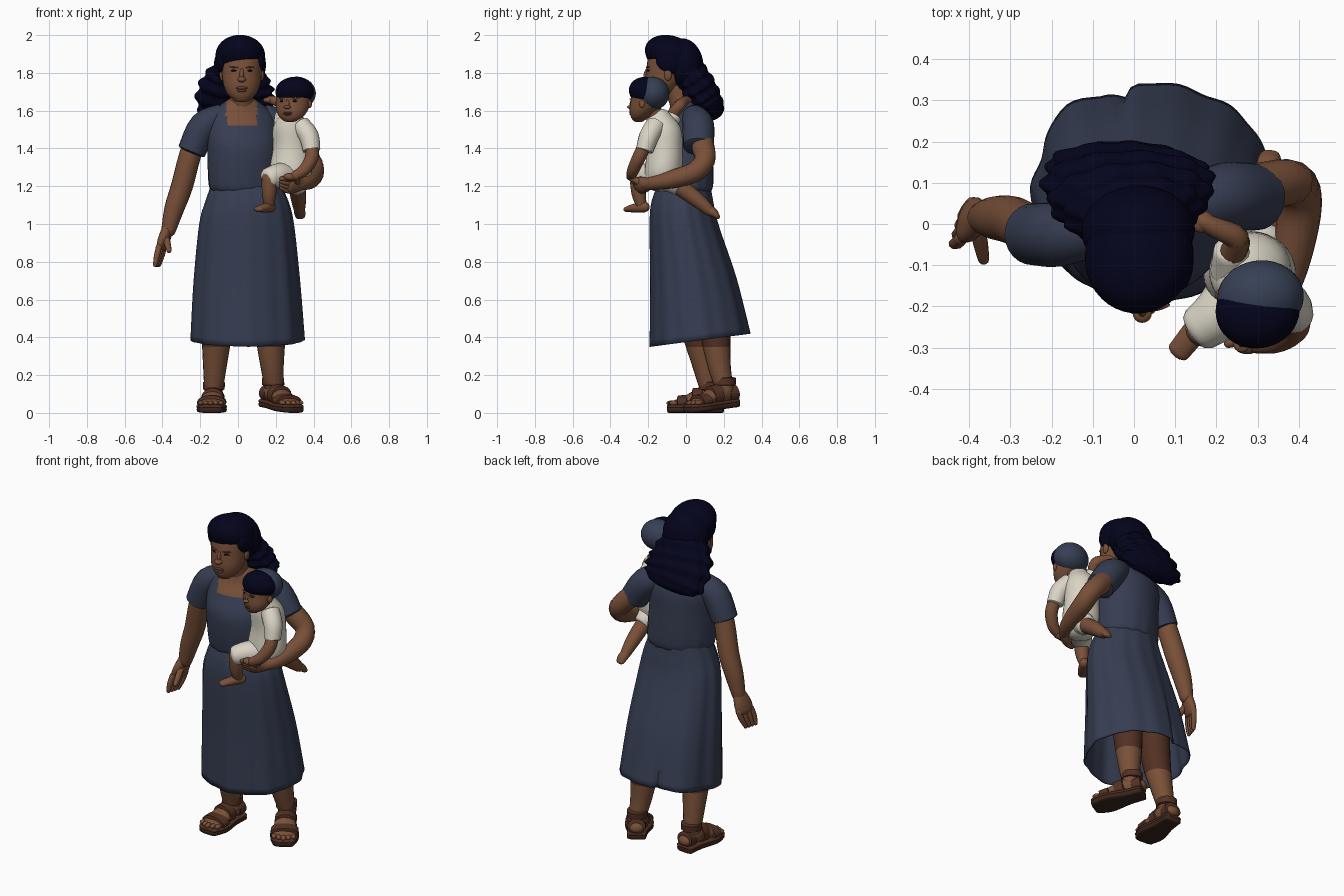
import bpy, bmesh, math
from mathutils import Vector, Matrix

if "Cube" in bpy.data.objects:
    bpy.data.objects.remove(bpy.data.objects["Cube"])


def material(name, *rgb):
    m = bpy.data.materials.new(name)
    m.use_nodes = True
    m.diffuse_color = (*rgb, 1)
    bsdf = m.node_tree.nodes["Principled BSDF"]
    bsdf.inputs["Base Color"].default_value = (*rgb, 1)
    bsdf.inputs["Roughness"].default_value = 0.8
    return m


skin = material("brown skin", .19, .08, .04)
lip = material("dark lips", .13, .046, .026)
blue = material("slate blue cloth", .037, .047, .084)
black = material("blue black hair", .0012, .0012, .012)
slate = material("slate curls", .037, .05, .09)
cream = material("cream cloth", .7, .66, .56)
leather = material("brown leather", .085, .03, .017)
sole_mat = material("dark sole", .04, .018, .011)

made = []
X, Y, Z = Vector((1, 0, 0)), Vector((0, 1, 0)), Vector((0, 0, 1))
DOME = ((0, 1), (.5, .87), (.87, .5), (.99, .12))


def spline(keys, steps):
    pts = [Vector(tuple(k) if len(k) == 5 else (*k, k[3])) for k in keys]
    ext = [pts[0]] + pts + [pts[-1]]
    out = []
    for i in range(len(pts) - 1):
        a, b, c, d = ext[i:i + 4]
        for s in range(steps):
            t = s / steps
            out.append((b * 2 + (c - a) * t + (a * 2 - b * 5 + c * 4 - d) * t * t
                        + (b * 3 - a - c * 3 + d) * t ** 3) * .5)
    return out + [pts[-1]]


def loft(name, keys, mat, n=16, steps=4, ref=X, flat=False, dome=1.0, power=1.0, shape=None):
    """Elliptical rings swept through keys (x, y, z, width radius, depth radius)."""
    samples = spline(keys, steps)
    last = len(samples) - 1
    rings = []
    for i, k in enumerate(samples):
        ahead, behind = samples[min(i + 1, last)], samples[max(i - 1, 0)]
        tan = Z if flat else (Vector(ahead[:3]) - Vector(behind[:3])).normalized()
        ring = (Vector(k[:3]), tan, k[3], k[4], i / last)
        caps = []
        if dome is not None and i in (0, last):
            sign = -1 if i == 0 else 1
            for off, s in DOME[1:]:
                shift = tan * sign * off * dome * min(k[3], k[4])
                caps.append((ring[0] + shift, tan, k[3] * s, k[4] * s, i / last))
        rings += caps[::-1] + [ring] if i == 0 else [ring] + caps
    bm = bmesh.new()
    loops = []
    for c, tan, rx, ry, t in rings:
        u = (ref - tan * ref.dot(tan)).normalized()
        v = tan.cross(u)
        loop = []
        for j in range(n):
            a = math.tau * j / n
            ca, sa = (math.copysign(abs(w) ** power, w) for w in (math.cos(a), math.sin(a)))
            f = shape(t, a) if shape else 1
            loop.append(bm.verts.new(c + (u * ca * rx + v * sa * ry) * f))
        loops.append(loop)
    for p, q in zip(loops, loops[1:]):
        for j in range(n):
            bm.faces.new((p[j], p[(j + 1) % n], q[(j + 1) % n], q[j]))
    if dome is not None:
        bm.faces.new(loops[0])
        bm.faces.new(loops[-1])
    bmesh.ops.recalc_face_normals(bm, faces=bm.faces)
    me = bpy.data.meshes.new(name)
    bm.to_mesh(me)
    bm.free()
    me.materials.append(mat)
    ob = bpy.data.objects.new(name, me)
    bpy.context.collection.objects.link(ob)
    made.append(ob)
    return ob


def ball(name, loc, size, mat, tilt=(0, 0, 0), lump=0, seg=24):
    bpy.ops.mesh.primitive_uv_sphere_add(segments=seg, ring_count=seg * 2 // 3, radius=1,
                                         location=loc, rotation=tilt, scale=size)
    ob = bpy.context.object
    ob.name = name
    ob.data.materials.append(mat)
    for v in ob.data.vertices:
        v.co *= 1 + lump * math.sin(11 * v.co.x + 1) * math.sin(12 * v.co.y + 5 * v.co.z)
    made.append(ob)


def head(who, centre, yaw, scale):
    """Skull with face, built around the origin and then placed."""
    start = len(made)
    loft(who + "_head", [(0, -.06, -.14, .045, .037), (0, -.045, -.115, .074, .064),
                         (0, -.025, -.065, .097, .092), (0, -.002, 0, .106, .11),
                         (0, .01, .07, .11, .113), (0, .012, .13, .095, .095), (0, .01, .16, .055, .06)],
         skin, n=28, flat=True, dome=.4)
    ball(who + "_nose", (0, -.118, -.035), (.023, .022, .015), skin)
    ball(who + "_nose_bridge", (0, -.107, -.008), (.012, .017, .036), skin, (-.2, 0, 0))
    ball(who + "_upper_lip", (0, -.112, -.08), (.03, .011, .008), lip)
    ball(who + "_lower_lip", (0, -.109, -.093), (.026, .012, .009), lip)
    for side, s in (("left", 1), ("right", -1)):
        ball(f"{who}_{side}_eye", (s * .042, -.1, .012), (.017, .005, .005), black, (0, 0, s * .3))
        ball(f"{who}_{side}_brow", (s * .043, -.103, .03), (.026, .006, .004), lip, (0, -s * .1, s * .3))
        ball(f"{who}_{side}_ear", (s * .106, .005, -.01), (.012, .02, .032), skin)
    move = (Matrix.Translation(centre) @ Matrix.Rotation(yaw, 4, "Z")
            @ Matrix.Diagonal((*scale, 1)))
    bpy.context.view_layer.update()
    for ob in made[start:]:
        ob.matrix_world = move @ ob.matrix_basis


def hand(who, wrist, knuckle, tip, thumb_tip, spread, width):
    wrist, knuckle, tip, thumb_tip = map(Vector, (wrist, knuckle, tip, thumb_tip))
    loft(who + "_palm", [(*wrist, .036, .03), (*wrist.lerp(knuckle, .6), width, .03),
                         (*knuckle, width, .024)], skin, ref=spread)
    for i in range(4):
        off = spread * (i - 1.5) * width * .52
        bend = knuckle.lerp(tip, .5) + off
        loft(f"{who}_finger_{i + 1}", [(*(knuckle + off), .017), (*bend, .016),
                                       (*(tip + off * .8), .012)], skin, n=8, ref=spread)
    base = wrist.lerp(knuckle, .4)
    loft(who + "_thumb", [(*base, .02), (*base.lerp(thumb_tip, .6), .018), (*thumb_tip, .014)],
         skin, n=8, ref=spread)


# Dress bodice with a square neckline showing the skin
torso = loft("bodice", [(.043, -.01, 1.17, .178, .135), (.038, -.01, 1.215, .196, .152), (.03, -.02, 1.4, .195, .16),
                        (.02, 0, 1.51, .19, .135), (.02, .01, 1.58, .175, .105), (.02, .005, 1.63, .115, .085),
                        (.02, -.01, 1.66, .07, .065)],
             blue, n=64, steps=7, ref=Vector((.97, .24, 0)), flat=True, dome=.2,
             shape=lambda t, a: 1 + .02 * max(0, 1 - 3 * t) * math.sin(14 * a))
torso.data.materials.append(skin)
for p in torso.data.polygons:
    front_patch = p.center.z > 1.525 and p.center.y < .0
    if abs(p.center.x - .02) < .082 and (front_patch or p.center.z > 1.635):
        p.material_index = 1
loft("neck", [(.02, .0, 1.58, .075), (.02, -.03, 1.66, .062), (.02, -.07, 1.76, .062)], skin, n=24)


# Skirt with soft folds and a slit at the back
def folds(t, a):
    def bump(centre, width):
        return math.exp(-((a - centre) / width) ** 2)
    flare = .08 * bump(2.3, .25) + .03 * bump(1.35, .25) - .09 * max(0, 1 - 2 * t) * bump(1.84, .06)
    return 1 + (1 - t) * (.016 * math.sin(8 * a + 1) + flare) + .01 * math.sin(15 * a)


skirt = loft("skirt", [(.05, .075, .385, .298, .262), (.046, .04, .7, .278, .225), (.045, -.01, 1, .248, .18),
                       (.047, -.018, 1.12, .218, .162), (.042, -.008, 1.21, .182, .138)],
             blue, n=96, steps=6, flat=True, dome=None, shape=folds)
for v in skirt.data.vertices:
    v.co.z += max(0, 1 - (v.co.z - .385) / .6) * (v.co.y - .075) * .13
skirt.modifiers.new("cloth thickness", "SOLIDIFY").thickness = .006

# Sleeves and arms
loft("right_sleeve", [(-.08, -.01, 1.575, .062), (-.18, -.025, 1.52, .078), (-.245, -.025, 1.385, .075)],
     blue, n=24, ref=Y, dome=.15)
loft("left_sleeve", [(.13, .04, 1.57, .066), (.22, .065, 1.52, .084), (.3, .065, 1.41, .08)],
     blue, n=24, ref=Y, dome=.15)
loft("right_arm", [(-.21, -.02, 1.5, .055), (-.255, -.01, 1.36, .058), (-.297, .01, 1.2, .058),
                   (-.338, .015, 1.08, .052), (-.367, .015, .97, .039)], skin, n=20, ref=Y)
loft("left_arm", [(.22, .07, 1.5, .055), (.315, .09, 1.41, .06), (.385, .098, 1.335, .056), (.402, .045, 1.275, .054),
                  (.387, -.06, 1.24, .049), (.365, -.15, 1.22, .039), (.325, -.21, 1.21, .032)],
     skin, n=20, ref=Z)
hand("right_hand", (-.37, .015, .98), (-.405, .008, .88), (-.428, -.015, .785), (-.365, -.085, .86),
     Vector((.3, .95, 0)), .056)
hand("left_hand", (.33, -.205, 1.21), (.28, -.25, 1.205), (.23, -.275, 1.215), (.31, -.3, 1.25),
     Vector((0, -.5, .85)), .046)

# Head and wavy hair
head("woman", (.02, -.1, 1.8), 0, (1, 1, 1))
ball("hair_crown", (.012, -.08, 1.893), (.131, .146, .102), black, (-.38, 0, 0), .03, 40)
ball("hair_nape", (.01, -.015, 1.84), (.138, .105, .14), black, (.1, 0, 0), .03, 40)
for label, s in (("left", 1), ("right", -1)):
    ball(label + "_hair_side", (.015 + s * .098, -.085, 1.865), (.032, .08, .07), black, (-.5, 0, 0), .05, 24)
loft("hair_waves", [(.01, -.01, 1.83, .12, .085), (0, .025, 1.785, .16, .09), (-.01, .065, 1.72, .192, .095),
                    (-.015, .11, 1.65, .2, .083), (-.01, .147, 1.595, .18, .064)], black, n=64, steps=10, dome=.6,
     shape=lambda t, a: 1 + .055 * math.sin(t * 30) + .035 * math.sin(11 * a + 6 * t))

# Legs, darker under the skirt
for name, keys in (("right_leg", [(-.112, .04, .62, .088), (-.113, .06, .42, .08), (-.122, .095, .25, .063),
                                  (-.13, .125, .11, .048)]),
                   ("left_leg", [(.17, .14, .62, .088), (.172, .155, .42, .08), (.18, .175, .25, .062),
                                 (.192, .205, .12, .048)])):
    leg = loft(name, keys[::-1], skin, n=20, steps=10, flat=True)
    leg.data.materials.append(leather)
    for p in leg.data.polygons:
        p.material_index = int(p.center.z > .352)


# Feet in strapped sandals
def sandal(who, heel, angle, lift):
    along = Vector((math.sin(angle), -math.cos(angle), 0))
    across = Vector((math.cos(angle), math.sin(angle), 0))

    def at(d, z, w, h, side=0):
        rise = lift * max(0, 1 - d / .26)
        return (*(Vector((*heel, z + rise)) + along * d + across * side), w, h)

    loft(who + "_sole", [at(0, .018, .053, .018), at(.09, .018, .058, .018), at(.2, .018, .08, .018),
                         at(.28, .018, .058, .018)], sole_mat, n=24, ref=across, power=.5, dome=.6)
    loft(who + "_insole", [at(0, .034, .054, .01), at(.09, .034, .059, .01), at(.2, .034, .081, .01),
                           at(.28, .034, .059, .01)], leather, n=24, ref=across, power=.5)
    loft(who + "_foot", [at(.01, .07, .044, .034), at(.06, .085, .049, .052), at(.12, .08, .055, .046),
                         at(.19, .062, .066, .03), at(.245, .052, .064, .017)], skin, n=20, ref=across)
    for i in range(5):
        side = (i - 2) * .027
        ball(f"{who}_toe_{i + 1}", at(.27 - abs(side) * .35, .052, 0, 0, side)[:3], (.015, .025, .013), skin,
             (0, 0, angle), seg=12)
    for label, d, z, w, h in (("heel", 0, .078, .051, .046), ("instep", .1, .08, .061, .055),
                              ("toe", .18, .058, .077, .038)):
        loft(f"{who}_{label}_strap", [at(d, z, w, h), at(d + .05, z - .004, w, h)], leather,
             n=24, ref=across, dome=.1)
    loft(who + "_ankle_strap", [at(.063, .125, .058, .06), at(.06, .162, .058, .06)], leather,
         n=24, ref=across, flat=True, dome=.1)


sandal("right", (-.123, .19), -.08, 0)
sandal("left", (.155, .258), .53, .03)

# Child's clothes
loft("child_shirt", [(.28, -.13, 1.21, .08, .08), (.28, -.12, 1.28, .112, .098), (.285, -.112, 1.4, .1, .094),
                     (.28, -.12, 1.51, .095, .092), (.28, -.145, 1.585, .052, .058)],
     cream, n=32, flat=True, dome=.5)
loft("child_left_sleeve", [(.33, -.16, 1.52, .055), (.375, -.195, 1.465, .053), (.39, -.22, 1.39, .046)],
     cream, ref=Y, dome=.15)
loft("child_right_sleeve", [(.24, -.11, 1.52, .055), (.235, -.06, 1.575, .042)], cream, dome=.3)
loft("child_right_short", [(.27, -.14, 1.25, .075), (.21, -.215, 1.255, .066), (.158, -.255, 1.24, .056)],
     cream, ref=Z, dome=.4)
loft("child_left_short", [(.3, -.1, 1.25, .075), (.32, -.03, 1.2, .054)], cream, dome=.2)

# Child's limbs
loft("child_left_arm", [(.388, -.215, 1.42, .036), (.39, -.25, 1.35, .036), (.35, -.28, 1.285, .032),
                        (.3, -.29, 1.255, .025)], skin, ref=Y)
ball("child_left_hand", (.275, -.292, 1.25), (.034, .024, .02), skin)
loft("child_right_arm", [(.24, -.07, 1.58, .032), (.25, -.035, 1.625, .03), (.2, -.01, 1.65, .025),
                         (.17, .005, 1.657, .021)], skin, ref=Z)
ball("child_right_hand", (.165, .005, 1.655), (.032, .026, .017), skin)
loft("child_right_leg", [(.168, -.255, 1.24, .043), (.165, -.25, 1.16, .038), (.165, -.235, 1.095, .027)], skin)
loft("child_right_foot", [(.175, -.22, 1.09, .028), (.14, -.27, 1.085, .03, .024), (.108, -.31, 1.078, .028, .015)],
     skin, ref=Vector((.8, -.6, 0)))
loft("child_left_leg", [(.312, -.06, 1.215, .046), (.32, .05, 1.135, .041), (.325, .12, 1.075, .03)], skin)
loft("child_left_foot", [(.323, .11, 1.08, .028), (.327, .145, 1.06, .03, .024), (.33, .165, 1.04, .026, .015)],
     skin)

# Child's head and curls
loft("child_neck", [(.285, -.15, 1.55, .045), (.29, -.19, 1.63, .045)], skin)
head("child", (.293, -.205, 1.642), -.35, (.86, .8, .66))
ball("child_front_curls", (.3, -.212, 1.699), (.102, .096, .078), black, (-.3, 0, 0), .06, 40)
ball("child_back_curls", (.307, -.18, 1.69), (.105, .088, .088), slate, (0, 0, 0), .06, 40)

# Smooth shading with sharp edges kept
bpy.ops.object.select_all(action="DESELECT")
for ob in made:
    ob.select_set(True)
bpy.context.view_layer.objects.active = made[0]
bpy.ops.object.shade_smooth_by_angle(angle=math.radians(50))
